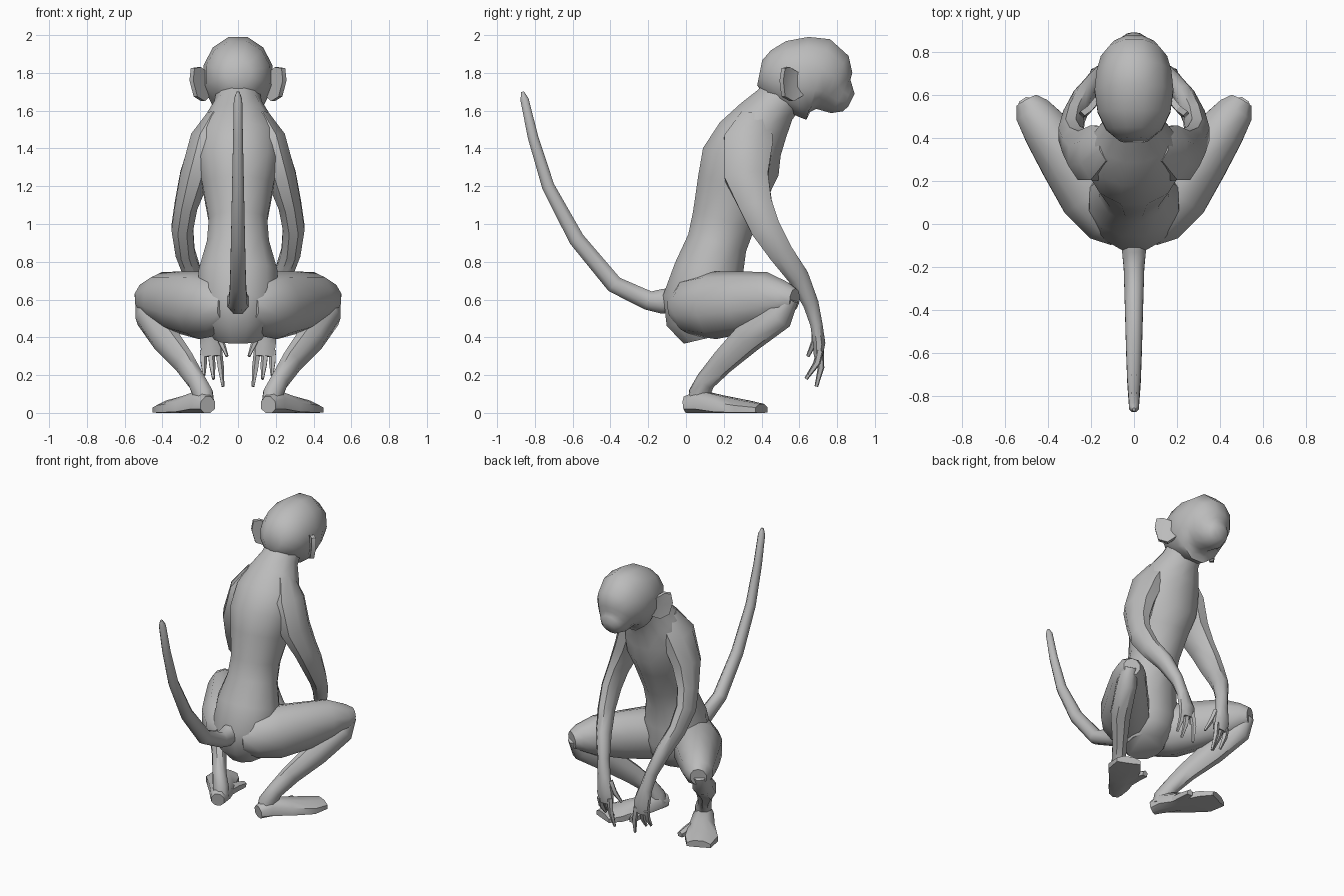
import bpy, bmesh, math
from mathutils import Vector

grey = bpy.data.materials.new("grey_fur")
grey.diffuse_color = (0.5, 0.5, 0.5, 1)


def finish(bm, name, mirror=False, angle=50):
    """Turn a bmesh into a smooth object, mirrored across x if asked."""
    bmesh.ops.recalc_face_normals(bm, faces=bm.faces)
    mesh = bpy.data.meshes.new(name)
    bm.to_mesh(mesh)
    bm.free()
    mesh.materials.append(grey)
    ob = bpy.data.objects.new(name, mesh)
    bpy.context.collection.objects.link(ob)
    bpy.ops.object.select_all(action='DESELECT')
    ob.select_set(True)
    bpy.context.view_layer.objects.active = ob
    bpy.ops.object.shade_smooth_by_angle(angle=math.radians(angle))
    if mirror:
        mod = ob.modifiers.new("mirror", 'MIRROR')
        mod.use_mirror_merge = False
    return ob


def loft(name, sections, side=(1, 0, 0), sides=10, mirror=False, floor=None):
    """Skin oval rings (x, y, z, half width, half depth) set square to their path."""
    bm = bmesh.new()
    pts = [Vector(s[:3]) for s in sections]
    rings = []
    for i, s in enumerate(sections):
        t = (pts[min(i + 1, len(pts) - 1)] - pts[max(i - 1, 0)]).normalized()
        a = Vector(side)
        a = (a - t * a.dot(t)).normalized()
        b = t.cross(a)
        ring = []
        for k in range(sides):
            ang = 2 * math.pi * (k + 0.5) / sides
            p = pts[i] + a * s[3] * math.cos(ang) + b * s[4] * math.sin(ang)
            if floor is not None:
                p.z = max(p.z, floor)
            ring.append(bm.verts.new(p))
        rings.append(ring)
    for r, q in zip(rings, rings[1:]):
        for k in range(sides):
            j = (k + 1) % sides
            bm.faces.new((r[k], r[j], q[j], q[k]))
    bm.faces.new(rings[0])
    bm.faces.new(rings[-1])
    return finish(bm, name, mirror)


# Torso from seat to neck
loft("torso", [
    (0, .11, .395, .13, .13), (0, .09, .48, .19, .20), (0, .09, .60, .22, .22),
    (0, .12, .75, .215, .19), (0, .165, .90, .17, .165), (0, .20, 1.02, .16, .175),
    (0, .25, 1.20, .195, .20), (0, .29, 1.33, .225, .22), (0, .34, 1.45, .225, .19),
    (0, .41, 1.55, .18, .155), (0, .47, 1.63, .13, .125), (0, .56, 1.73, .11, .11)],
    sides=12)

# Head with tapering muzzle
loft("head", [
    (0, .39, 1.80, .07, .07), (0, .44, 1.79, .135, .135), (0, .52, 1.79, .175, .185),
    (0, .62, 1.78, .19, .22), (0, .70, 1.765, .18, .23), (0, .755, 1.74, .16, .19),
    (0, .785, 1.705, .13, .14), (0, .82, 1.675, .10, .105), (0, .855, 1.665, .075, .075),
    (0, .875, 1.655, .045, .04)], sides=12)

# Brow ridge above the eyes
loft("brow", [
    (-.14, .735, 1.82, .015, .02), (-.08, .77, 1.845, .03, .035), (0, .775, 1.84, .03, .03),
    (.08, .77, 1.845, .03, .035), (.14, .735, 1.82, .015, .02)], side=(0, 1, 0), sides=6)

# Ears, flaring back from the sides of the head
bm = bmesh.new()
outline = [(.175, .60, 1.80), (.215, .55, 1.83), (.25, .525, 1.825), (.257, .515, 1.76),
           (.235, .525, 1.675), (.195, .57, 1.65), (.165, .62, 1.68)]
rim = [bm.verts.new(p) for p in outline]
back = [bm.verts.new((x - .02, y - .02, z)) for x, y, z in outline]
dish = bm.verts.new((.195, .56, 1.745))
for k in range(len(rim)):
    j = (k + 1) % len(rim)
    bm.faces.new((rim[k], rim[j], dish))
    bm.faces.new((rim[j], rim[k], back[k], back[j]))
bm.faces.new(back)
finish(bm, "ears", mirror=True, angle=30)

# Arms from shoulder to palm
loft("arms", [
    (.11, .37, 1.56, .06, .09), (.17, .33, 1.44, .09, .14), (.23, .32, 1.25, .085, .125),
    (.275, .37, 1.10, .065, .095), (.295, .42, .98, .062, .085), (.28, .50, .85, .055, .07),
    (.235, .595, .72, .05, .06), (.19, .66, .58, .04, .045), (.165, .69, .47, .045, .035),
    (.145, .705, .37, .06, .035), (.14, .70, .30, .055, .025)], sides=8, mirror=True)

# Fingers and thumb: root, tip
fingers = [((.185, .71, .33), (.18, .65, .20)), ((.145, .71, .33), (.13, .635, .18)),
           ((.105, .71, .34), (.08, .69, .14)), ((.12, .685, .45), (.058, .645, .30))]
for i, (root, tip) in enumerate(fingers):
    mid = (Vector(root) + Vector(tip)) / 2 + Vector((0, .015, 0))
    loft("thumbs" if i == 3 else f"fingers_{i + 1}",
         [(*root, .02, .02), (*mid, .018, .018), (*tip, .008, .01)], sides=5, mirror=True)

# Folded legs: thigh, shin, foot and grasping big toe
loft("thighs", [
    (.04, -.03, .56, .10, .10), (.10, .03, .565, .15, .155), (.20, .15, .57, .165, .18),
    (.31, .30, .585, .14, .165), (.41, .44, .605, .115, .14), (.475, .53, .605, .09, .09),
    (.50, .575, .60, .055, .06)], side=(.78, -.62, 0), mirror=True)
loft("shins", [
    (.495, .55, .61, .05, .05), (.475, .495, .52, .07, .085), (.39, .33, .40, .07, .085),
    (.285, .195, .27, .05, .068), (.22, .105, .17, .048, .055), (.185, .07, .10, .055, .06),
    (.175, .065, .04, .05, .06)], side=(.78, -.62, 0), sides=8, mirror=True)
loft("feet", [
    (.16, .00, .04, .045, .05), (.19, .07, .05, .07, .075), (.26, .19, .03, .09, .065),
    (.34, .31, .02, .115, .05), (.38, .40, .015, .085, .035)],
    side=(.88, -.48, 0), sides=8, mirror=True, floor=0)
loft("big_toes", [
    (.21, .15, .03, .05, .04), (.20, .26, .025, .035, .035), (.19, .34, .015, .022, .025)],
    sides=6, mirror=True, floor=0)

# Long tail curving up behind
loft("tail", [
    (0, .0, .60, .07, .08), (0, -.13, .59, .06, .07), (0, -.20, .595, .052, .055),
    (0, -.38, .68, .046, .05), (0, -.58, .92, .04, .045), (0, -.73, 1.20, .034, .036),
    (0, -.81, 1.46, .028, .03), (0, -.855, 1.66, .024, .024), (0, -.865, 1.70, .008, .008)],
    sides=8)
